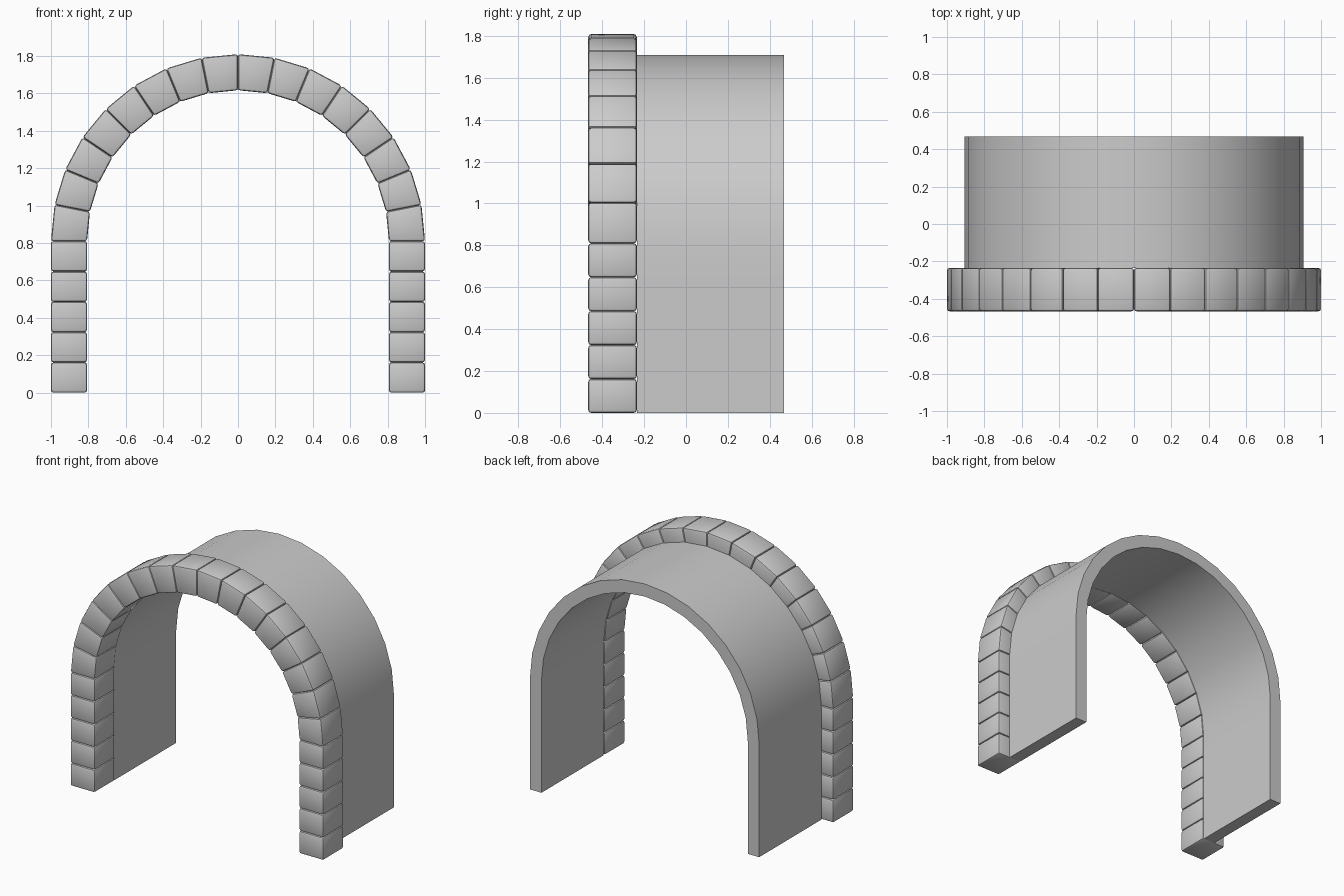
import bpy, bmesh
from math import sin, cos, pi, radians

if "Cube" in bpy.data.objects:
    bpy.data.objects.remove(bpy.data.objects["Cube"])

CZ = 0.81            # spring line of the arch
N_ARCH, N_LEG = 16, 5


def ring(r, center=CZ):
    """Arch path points from the right foot over the top to the left foot."""
    leg = [(r, center * i / N_LEG) for i in range(N_LEG)]
    arc = [(r * cos(pi * i / N_ARCH), center + r * sin(pi * i / N_ARCH))
           for i in range(N_ARCH + 1)]
    return leg + arc + [(-x, z) for x, z in reversed(leg)]


def add_block(bm, quad, y0, y1):
    """Extrude a closed x/z outline between two y positions."""
    front = [bm.verts.new((x, y0, z)) for x, z in quad]
    back = [bm.verts.new((x, y1, z)) for x, z in quad]
    n = len(quad)
    bm.faces.new(front)
    bm.faces.new(back[::-1])
    for i in range(n):
        j = (i + 1) % n
        bm.faces.new((front[j], front[i], back[i], back[j]))


def finish(name, bm):
    bmesh.ops.recalc_face_normals(bm, faces=bm.faces)
    mesh = bpy.data.meshes.new(name)
    bm.to_mesh(mesh)
    bm.free()
    obj = bpy.data.objects.new(name, mesh)
    bpy.context.collection.objects.link(obj)
    bpy.context.view_layer.objects.active = obj
    obj.select_set(True)
    bpy.ops.object.shade_smooth_by_angle(angle=radians(35))
    obj.select_set(False)
    return obj


# Ring of bevelled stone blocks at the front
bm = bmesh.new()
outer, inner = ring(1.0), ring(0.807)
for i in range(len(outer) - 1):
    add_block(bm, [outer[i], outer[i + 1], inner[i + 1], inner[i]], -0.467, -0.235)
bmesh.ops.recalc_face_normals(bm, faces=bm.faces)
bmesh.ops.bevel(bm, geom=bm.edges[:], offset=0.014, offset_type='OFFSET',
                segments=2, profile=0.5, affect='EDGES', clamp_overlap=True)
finish("stone_arch_blocks", bm)

# Smooth barrel vault behind the stones
bm = bmesh.new()
outer, inner = ring(0.905, 0.805), ring(0.815, 0.805)
rows = [[bm.verts.new((x, y, z)) for x, z in path]
        for path, y in ((outer, -0.235), (outer, 0.467), (inner, 0.467), (inner, -0.235))]
for a in range(4):
    p, q = rows[a], rows[(a + 1) % 4]
    for i in range(len(p) - 1):
        bm.faces.new((p[i], p[i + 1], q[i + 1], q[i]))
for end in (0, -1):
    bm.faces.new([r[end] for r in rows])
finish("barrel_vault", bm)
